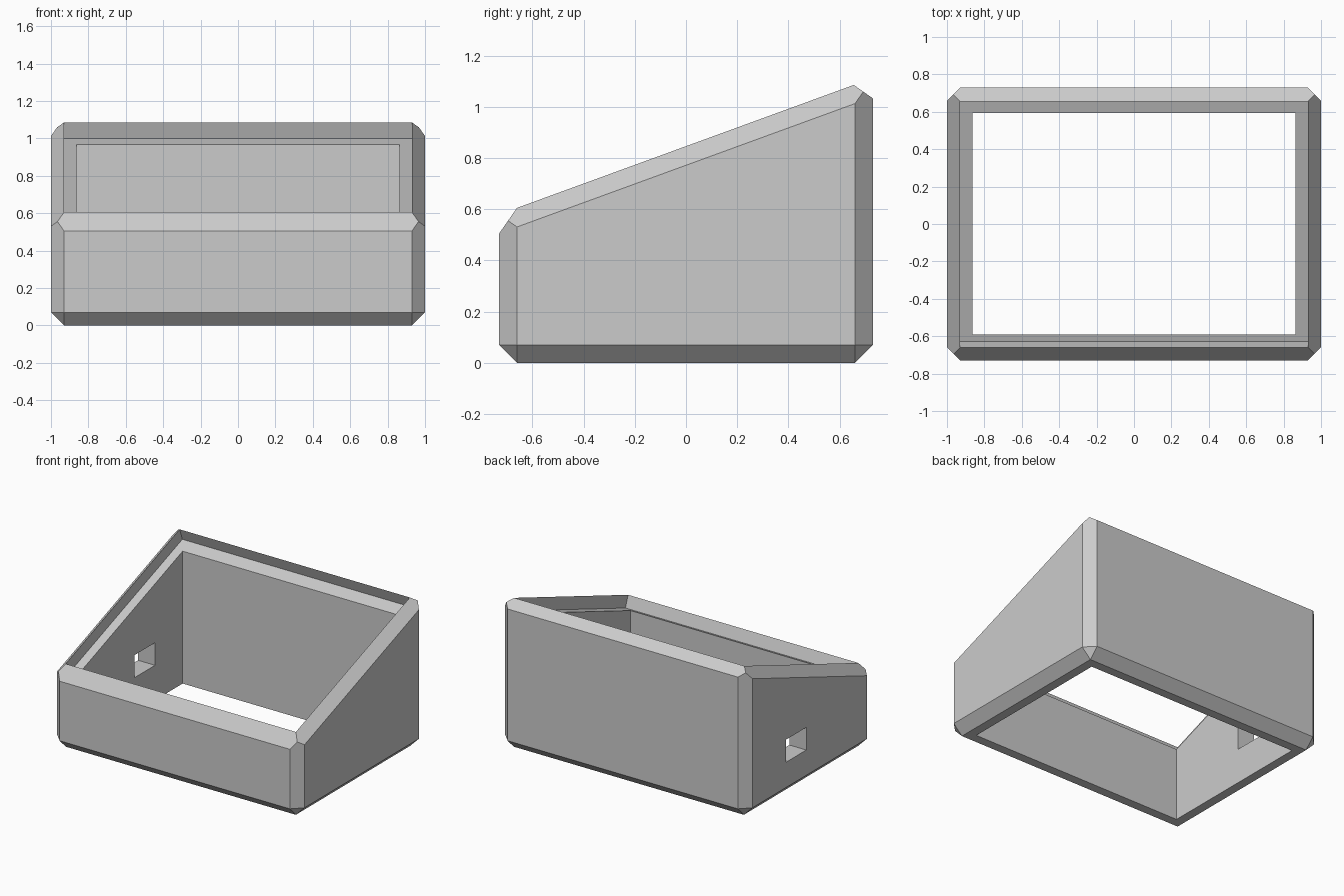
import bpy, bmesh
from mathutils import Vector

default = bpy.data.objects.get("Cube")
if default:
    bpy.data.objects.remove(default, do_unlink=True)

SLOPE = 0.365
WX, WY = 1.0, 0.73            # half width, half depth
IX = 0.93                     # half width inside the chamfers
RIM_FRONT, RIM_BACK = Vector((0, -0.66, 0.605)), Vector((0, 0.655, 1.085))
TOP = Vector((0, -SLOPE, 1)).normalized()
BOTTOM = Vector((0, 0, -1))

grey = bpy.data.materials.new("plain grey")
grey.use_nodes = True
grey.diffuse_color = (0.6, 0.6, 0.6, 1)
grey.node_tree.nodes["Principled BSDF"].inputs["Base Color"].default_value = grey.diffuse_color


def make_object(name, bm):
    mesh = bpy.data.meshes.new(name)
    bm.to_mesh(mesh)
    bm.free()
    mesh.materials.append(grey)
    obj = bpy.data.objects.new(name, mesh)
    bpy.context.collection.objects.link(obj)
    return obj


def box(low, high):
    bm = bmesh.new()
    bmesh.ops.create_cube(bm, size=1)
    for v in bm.verts:
        v.co = [h if c > 0 else l for c, l, h in zip(v.co, low, high)]
    return bm


def slice_off(bm, point, normal):
    """Cut away everything beyond a plane and close the cut."""
    geom = bm.verts[:] + bm.edges[:] + bm.faces[:]
    bmesh.ops.bisect_plane(bm, geom=geom, dist=1e-5, plane_co=point,
                           plane_no=normal, clear_outer=True)
    rim = [e for e in bm.edges if e.is_boundary]
    if rim:
        bmesh.ops.edgeloop_fill(bm, edges=rim)
    bm.normal_update()


# Outer body: box with a sloped top and chamfered edges
bm = box((-WX, -WY, 0), (WX, WY, 1.4))
slice_off(bm, RIM_FRONT, TOP)
for s in (-1, 1):
    side, end = Vector((s, 0, 0)), Vector((0, s, 0))
    slice_off(bm, RIM_FRONT + side * IX, side + TOP)
    slice_off(bm, RIM_FRONT if s < 0 else RIM_BACK, end + TOP)
    slice_off(bm, side * IX, side + BOTTOM)
    slice_off(bm, end * 0.66, end + BOTTOM)
    for t in (-1, 1):
        slice_off(bm, (s * IX, t * WY, 0), (s, t, 0))
# Small triangles at the bottom corners
for s in (-1, 1):
    for t in (-1, 1):
        slice_off(bm, (s * IX, t * 0.66, 0), (s, t, -1))


def open_face(direction):
    """Remove the face looking in a direction and return its corner ring."""
    face = max(bm.faces, key=lambda f: f.normal.dot(direction))
    corners = list(face.verts)
    bmesh.ops.delete(bm, geom=[face], context='FACES_ONLY')
    return [min(corners, key=lambda v: (v.co.xy - Vector((s, t)) * 0.7).length)
            for s, t in ((-1, -1), (1, -1), (1, 1), (-1, 1))]


def ring(x, front, back):
    return [bm.verts.new((sx, p[1], p[2])) for sx, p in
            ((-x, front), (x, front), (x, back), (-x, back))]


# Lid recess, ledge and straight inner walls, joined ring by ring
top_rim = open_face(TOP)
bottom_rim = open_face(BOTTOM)
ledge_front, ledge_back = RIM_FRONT - TOP * 0.09, RIM_BACK - TOP * 0.09
inner = [Vector((0, y, ledge_front.z + SLOPE * (y - ledge_front.y)))
         for y in (-0.592, 0.594)]
floor = [Vector((0, p.y, 0)) for p in inner]
rings = [top_rim, ring(IX, ledge_front, ledge_back),
         ring(0.863, *inner), ring(0.863, *floor), bottom_rim]
for a, b in zip(rings, rings[1:]):
    for i in range(4):
        j = (i + 1) % 4
        bm.faces.new((a[i], a[j], b[j], b[i]))
bmesh.ops.recalc_face_normals(bm, faces=bm.faces[:])
case = make_object("sloped_case", bm)

# Cable opening through the right wall
cutter = make_object("cable_opening_cutter", box((-1.2, 0.04, 0.255), (-0.7, 0.275, 0.42)))
cutter.hide_render = True
cut = case.modifiers.new("cable_opening", 'BOOLEAN')
cut.operation = 'DIFFERENCE'
cut.solver = 'EXACT'
cut.object = cutter
bpy.context.view_layer.objects.active = case
bpy.ops.object.modifier_apply(modifier=cut.name)
bpy.data.objects.remove(cutter, do_unlink=True)
